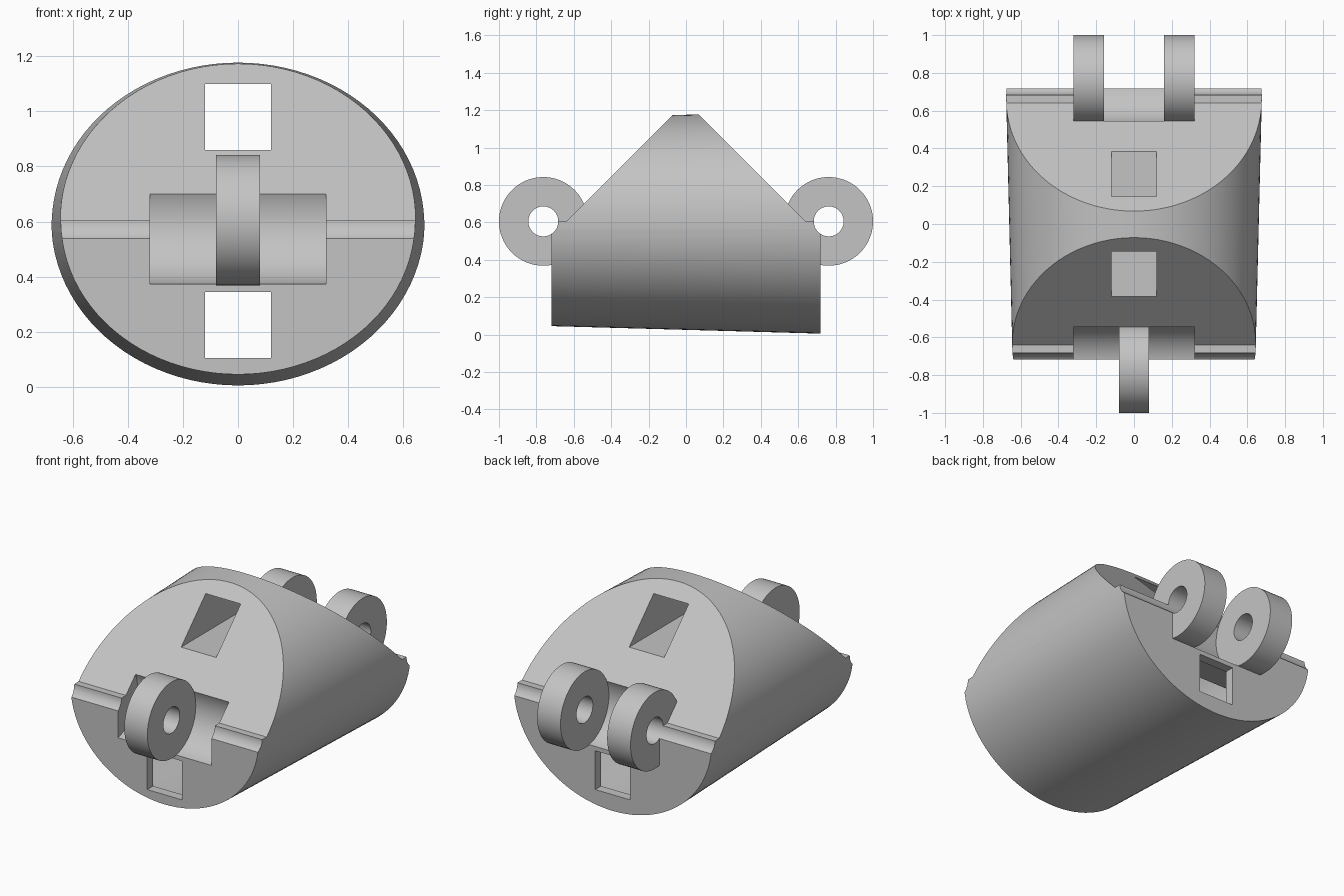
import bpy, bmesh, math

if "Cube" in bpy.data.objects:
    bpy.data.objects.remove(bpy.data.objects["Cube"], do_unlink=True)

AXIS_Z = 0.605      # height of the hinge pins
PIN_Y = 0.763       # distance of the hinge pins from the middle
KNUCKLE_R = 0.237
PIN_R = 0.08
END_Y = 0.718

grey = bpy.data.materials.new("plain grey")
grey.use_nodes = True
grey.diffuse_color = (0.55, 0.55, 0.55, 1)
grey.node_tree.nodes["Principled BSDF"].inputs["Base Color"].default_value = (0.55, 0.55, 0.55, 1)


def loft(name, rings):
    """Solid through matching rings of points, capped at both ends."""
    bm = bmesh.new()
    loops = [[bm.verts.new(p) for p in ring] for ring in rings]
    n = len(loops[0])
    for a, b in zip(loops, loops[1:]):
        for i in range(n):
            j = (i + 1) % n
            bm.faces.new((a[i], a[j], b[j], b[i]))
    bm.faces.new(loops[0])
    bm.faces.new(loops[-1])
    bmesh.ops.recalc_face_normals(bm, faces=bm.faces[:])
    mesh = bpy.data.meshes.new(name)
    bm.to_mesh(mesh)
    bm.free()
    mesh.materials.append(grey)
    obj = bpy.data.objects.new(name, mesh)
    bpy.context.collection.objects.link(obj)
    return obj


def prism(name, profile, x0, x1):
    """Extrude a (y, z) profile along x."""
    return loft(name, [[(x, y, z) for y, z in profile] for x in (x0, x1)])


def circle(y, z, r, n=64):
    return [(y + r * math.cos(math.tau * i / n), z + r * math.sin(math.tau * i / n))
            for i in range(n)]


def oval_barrel(name, y, inset, n=96):
    """Oval barrel that widens slightly towards the back."""
    rings = []
    for s in (-y, y):
        t = (s / END_Y + 1) / 2
        rx = 0.643 + 0.035 * t - inset
        rz = 0.555 + 0.04 * t - inset
        rings.append([(rx * math.cos(math.tau * i / n), s,
                       0.6 + rz * math.sin(math.tau * i / n)) for i in range(n)])
    return loft(name, rings)


def combine(obj, tool, operation="DIFFERENCE"):
    """Apply a boolean and discard the tool."""
    tool.hide_render = True
    mod = obj.modifiers.new("cut", "BOOLEAN")
    mod.operation = operation
    mod.solver = "EXACT"
    mod.object = tool
    bpy.context.view_layer.objects.active = obj
    bpy.ops.object.modifier_apply(modifier=mod.name)
    bpy.data.objects.remove(tool, do_unlink=True)


# Oval body with an inner chamber
body = oval_barrel("body", END_Y, 0)
half = [(-0.66, 0), (-0.66, 0.35), (-0.47, 0.38), (-0.47, 0.68), (-0.35, 0.82)]
chamber = oval_barrel("chamber", 0.69, 0.045)
combine(chamber, prism("chamber_limit", half + [(-y, z) for y, z in reversed(half)], -1, 1),
        "INTERSECT")
combine(body, chamber)

# Sloped ends, pin grooves and knuckle pockets
slope = [(-1, AXIS_Z), (-0.64, AXIS_Z), (-0.02, AXIS_Z + 0.62), (-1, AXIS_Z + 0.62)]
for side, pocket_x in ((1, 0.32), (-1, 0.16)):
    combine(body, prism("slope_cutter", [(side * y, z) for y, z in slope], -1, 1))
    combine(body, prism("groove_cutter", circle(-side * PIN_Y, AXIS_Z, PIN_R), -1, 1))
    combine(body, prism("pocket_cutter", circle(-side * PIN_Y, AXIS_Z, KNUCKLE_R),
                        -pocket_x, pocket_x))

# Two square channels running front to back
for low in (0.105, 0.86):
    square = [(-1, low), (1, low), (1, low + 0.24), (-1, low + 0.24)]
    combine(body, prism("channel_cutter", square, -0.12, 0.12))

# Hinge knuckles: one in front, two at the back
knuckles = []
for name, y, x0, x1 in (("front_knuckle", -PIN_Y, -0.079, 0.079),
                        ("back_left_knuckle", PIN_Y, 0.16, 0.32),
                        ("back_right_knuckle", PIN_Y, -0.32, -0.16)):
    knuckle = prism(name, circle(y, AXIS_Z, KNUCKLE_R), x0, x1)
    combine(knuckle, prism("pin_cutter", circle(y, AXIS_Z, PIN_R), -1, 1))
    knuckles.append(knuckle)

# Smooth the round surfaces, keep edges sharp
bpy.ops.object.select_all(action="DESELECT")
for obj in [body] + knuckles:
    obj.select_set(True)
bpy.context.view_layer.objects.active = body
bpy.ops.object.shade_smooth_by_angle(angle=math.radians(30))
